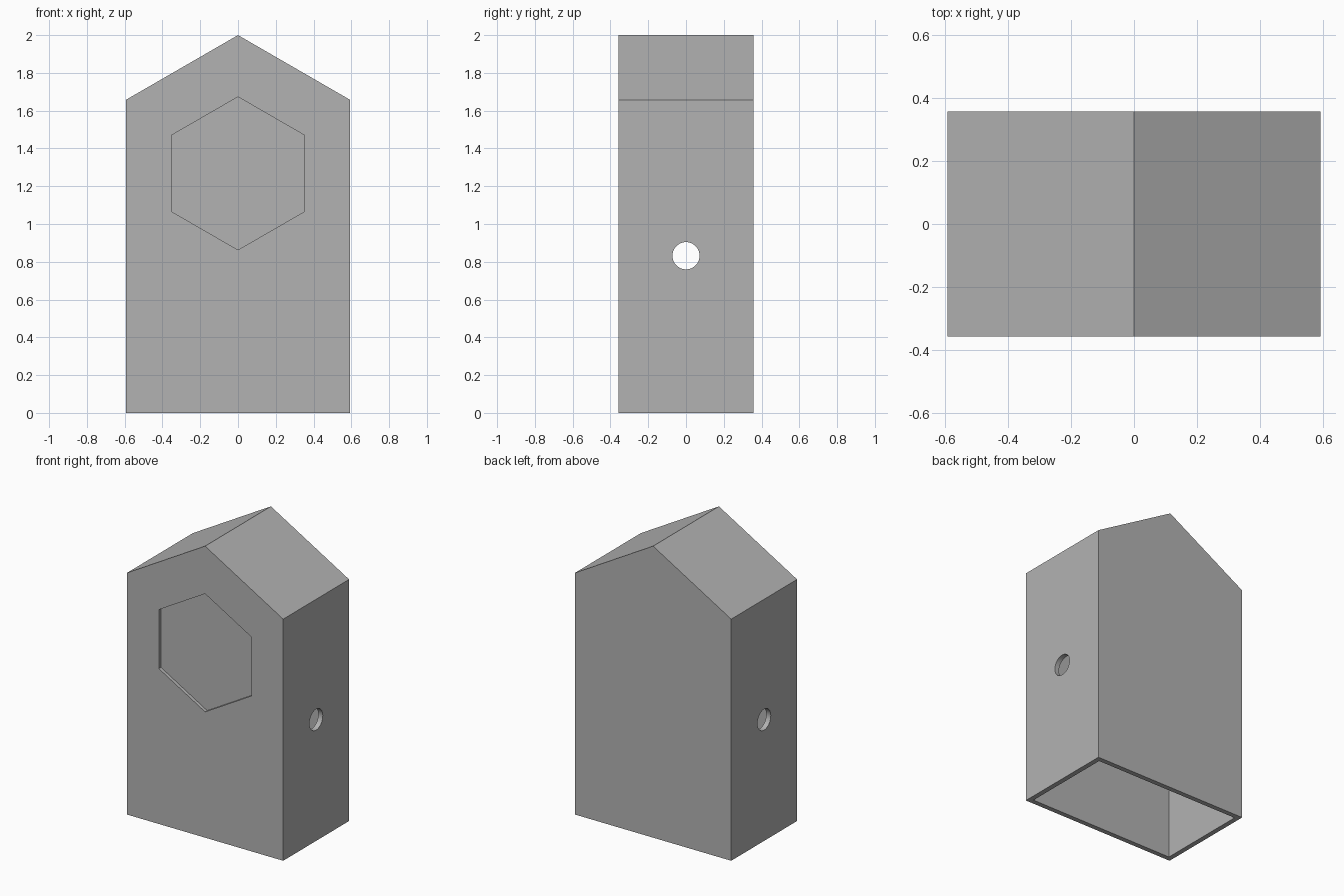
import bpy, bmesh, math

if "Cube" in bpy.data.objects:
    bpy.data.objects.remove(bpy.data.objects["Cube"])

HALF_W, HALF_D, APEX = 0.593, 0.357, 2.0
WALL, RECESS = 0.034, 0.023
SLOPE = math.radians(30)

grey = bpy.data.materials.new("mid grey")
grey.diffuse_color = (0.45, 0.45, 0.45, 1)
grey.use_nodes = True
grey.node_tree.nodes["Principled BSDF"].inputs["Base Color"].default_value = grey.diffuse_color


def prism(name, profile, y0, y1):
    """Extrude an (x, z) profile along y."""
    bm = bmesh.new()
    face = bm.faces.new([bm.verts.new((x, y0, z)) for x, z in profile])
    ext = bmesh.ops.extrude_face_region(bm, geom=[face])
    moved = [v for v in ext["geom"] if isinstance(v, bmesh.types.BMVert)]
    bmesh.ops.translate(bm, vec=(0, y1 - y0, 0), verts=moved)
    bmesh.ops.recalc_face_normals(bm, faces=bm.faces)
    mesh = bpy.data.meshes.new(name)
    bm.to_mesh(mesh)
    bm.free()
    obj = bpy.data.objects.new(name, mesh)
    bpy.context.collection.objects.link(obj)
    mesh.materials.append(grey)
    return obj


def gable(half_w, bottom, apex):
    """House-shaped profile with a pitched top."""
    eave = apex - half_w * math.tan(SLOPE)
    return [(-half_w, bottom), (half_w, bottom), (half_w, eave),
            (0, apex), (-half_w, eave)]


# Outer body
body = prism("house_shell", gable(HALF_W, 0, APEX), -HALF_D, HALF_D)

# Hollow interior, open at the bottom
hollow = prism("hollow_cutter",
               gable(HALF_W - WALL, -0.2, APEX - WALL / math.cos(SLOPE)),
               -HALF_D + WALL, HALF_D - WALL)

# Shallow hexagonal recess in the front wall
hexagon = [(0.405 * math.sin(i * math.pi / 3),
            1.268 + 0.405 * math.cos(i * math.pi / 3)) for i in range(6)]
recess = prism("hexagon_cutter", hexagon, -HALF_D - 0.1, -HALF_D + RECESS)

# Round hole through both side walls
bpy.ops.mesh.primitive_cylinder_add(vertices=48, radius=0.072, depth=2,
                                    location=(0, 0, 0.832),
                                    rotation=(0, math.pi / 2, 0))
hole = bpy.context.object
hole.name = "hole_cutter"
hole.data.materials.append(grey)

# Cut the body, then remove the cutters
bpy.ops.object.select_all(action='DESELECT')
bpy.context.view_layer.objects.active = body
body.select_set(True)
for cutter in (hollow, recess, hole):
    cutter.hide_render = True
    mod = body.modifiers.new(cutter.name, 'BOOLEAN')
    mod.operation, mod.solver, mod.object = 'DIFFERENCE', 'EXACT', cutter
    bpy.ops.object.modifier_apply(modifier=mod.name)
    bpy.data.objects.remove(cutter)
bpy.ops.object.shade_smooth_by_angle(angle=math.radians(25))
